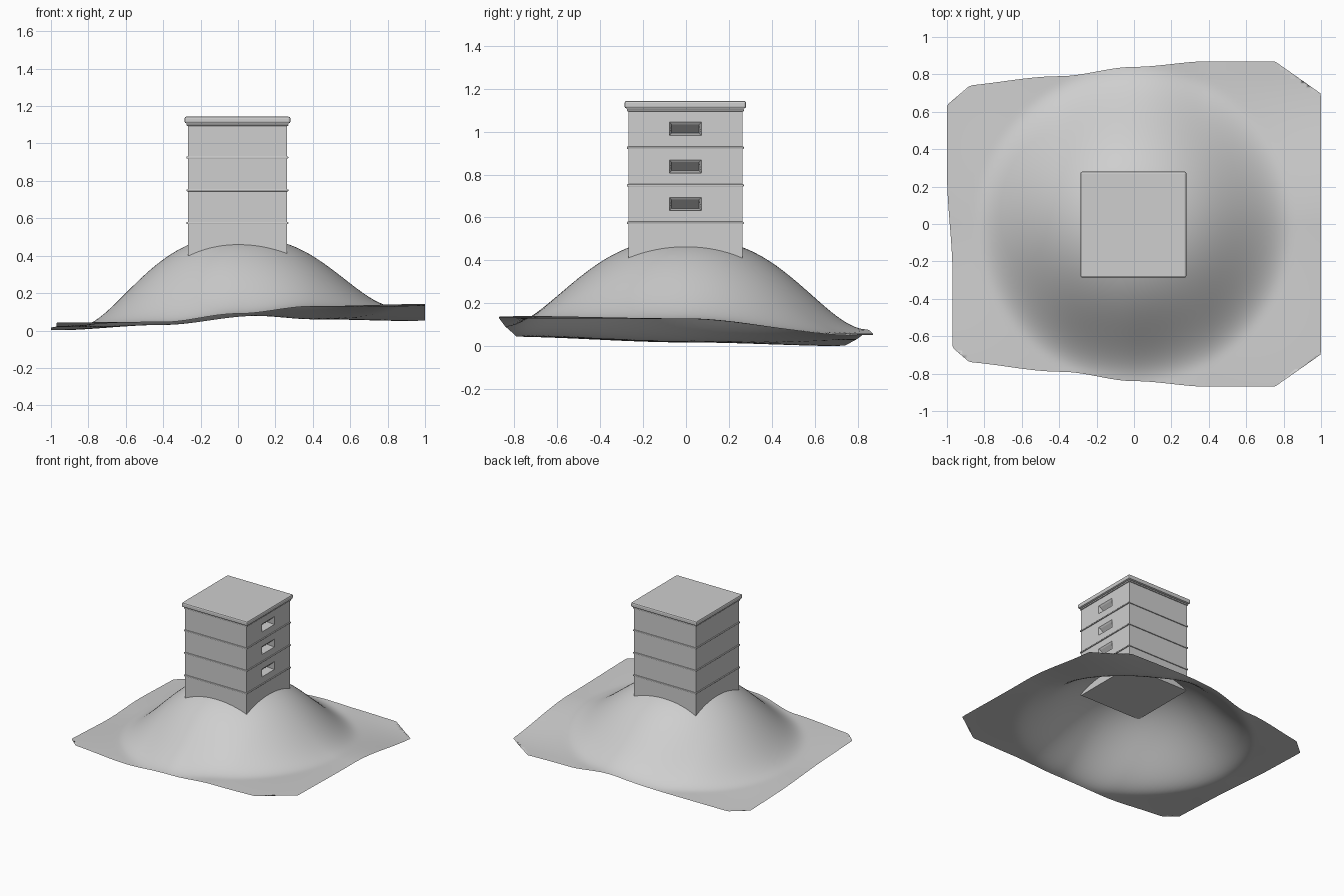
import bpy, bmesh, math

if "Cube" in bpy.data.objects:
    bpy.data.objects.remove(bpy.data.objects["Cube"])

grey = bpy.data.materials.new("plain_grey")
grey.diffuse_color = (0.62, 0.62, 0.62, 1)
grey.use_nodes = True
grey.node_tree.nodes["Principled BSDF"].inputs["Base Color"].default_value = grey.diffuse_color

CX, CY, HALF = -0.003, -0.003, 0.265   # hive centre and half width
BASE_Z, BOX_H = 0.40, 0.175            # hive bottom and height of each box


def finish(name, bm, smooth=False):
    bmesh.ops.recalc_face_normals(bm, faces=bm.faces)
    me = bpy.data.meshes.new(name)
    bm.to_mesh(me)
    bm.free()
    me.materials.append(grey)
    for p in me.polygons:
        p.use_smooth = smooth
    ob = bpy.data.objects.new(name, me)
    bpy.context.collection.objects.link(ob)
    return ob


def bridge(bm, a, b):
    for i in range(4):
        j = (i + 1) % 4
        bm.faces.new((a[i], a[j], b[j], b[i]))


def slab(name, half, z0, z1, bevel):
    bm = bmesh.new()
    bmesh.ops.create_cube(bm, size=1)
    for v in bm.verts:
        v.co = (CX + v.co.x * 2 * half, CY + v.co.y * 2 * half,
                z0 + (v.co.z + 0.5) * (z1 - z0))
    bmesh.ops.bevel(bm, geom=bm.edges[:], offset=bevel, segments=2,
                    profile=0.5, affect='EDGES')
    return finish(name, bm)


def hive_box(name, z0, handle):
    """Box; the +x side may carry a recessed, undercut hand hold."""
    bm = bmesh.new()
    z1 = z0 + BOX_H

    def rect(x, hw, za, zb, xb=None):
        xb = x if xb is None else xb
        return [bm.verts.new(c) for c in ((x, CY - hw, za), (x, CY + hw, za),
                                          (xb, CY + hw, zb), (xb, CY - hw, zb))]
    xr = CX + HALF
    back = rect(CX - HALF, HALF, z0, z1)
    front = rect(xr, HALF, z0, z1)
    bm.faces.new(back)
    bridge(bm, back, front)
    if handle:
        zc = z0 + BOX_H / 2
        rim = rect(xr, 0.075, zc - 0.031, zc + 0.031)
        deep = rect(xr - 0.055, 0.064, zc - 0.02, zc + 0.02, xr - 0.008)
        bridge(bm, front, rim)
        bridge(bm, rim, deep)
        bm.faces.new(deep)
    else:
        bm.faces.new(front)
    return finish(name, bm)


# stacked hive boxes with a thin lip at each joint
for i in range(4):
    z = BASE_Z + i * BOX_H
    hive_box(f"hive_box_{i + 1}", z, i > 0)
    slab(f"joint_lip_{i + 1}", HALF + 0.007, z + BOX_H - 0.006, z + BOX_H + 0.005, 0.003)

# lid
slab("hive_lid", 0.283, 1.108, 1.143, 0.009)


# ground mound
def lerp_table(pts, t):
    for (a, fa), (b, fb) in zip(pts, pts[1:]):
        if t <= b:
            s = max(0.0, (t - a) / (b - a))
            s = s * s * (3 - 2 * s)
            return fa + (fb - fa) * s
    return pts[-1][1]


FRONT = [(-1, .045), (-.4, .045), (0, .09), (.4, .13), (1, .142)]
MIDDLE = [(-1, .018), (-.4, .04), (0, .08), (.4, .11), (1, .13)]
BACK = [(-1, 0), (-.4, .03), (.1, .078), (.4, .06), (1, .05)]
EDGE_Y = [(-1, .735), (-.4, .79), (0, .84), (.4, .87), (1, .87)]


def height(x, y):
    rows = [(-.85, lerp_table(FRONT, x)), (0, lerp_table(MIDDLE, x)),
            (.8, lerp_table(BACK, x))]
    base = lerp_table(rows, y)
    r = min(1.0, math.hypot(x, y) / 0.85)
    return base + (0.5 - base) * (1 - r ** 2.6) ** 2


N = 72
bm = bmesh.new()
grid = []
for j in range(N + 1):
    row = []
    for i in range(N + 1):
        u, v = 2 * i / N - 1, 2 * j / N - 1
        x, y = u, v * lerp_table(EDGE_Y, u)
        if u < 0:
            x *= 0.985 + 0.015 * math.sin(max(-1, min(1, v * 2.5)) * math.pi / 2)
        # trim the four corners
        if x > 0:
            k = 0.378 / max(1e-6, .19 * x + .27 * abs(y))
        else:
            k = 0.209 / max(1e-6, -.12 * x + .14 * abs(y))
        k = min(1.0, k)
        x, y = x * k, y * k
        row.append(bm.verts.new((x, y, height(x, y))))
    grid.append(row)
for j in range(N):
    for i in range(N):
        bm.faces.new((grid[j][i], grid[j][i + 1], grid[j + 1][i + 1], grid[j + 1][i]))
finish("ground_mound", bm, smooth=True)
